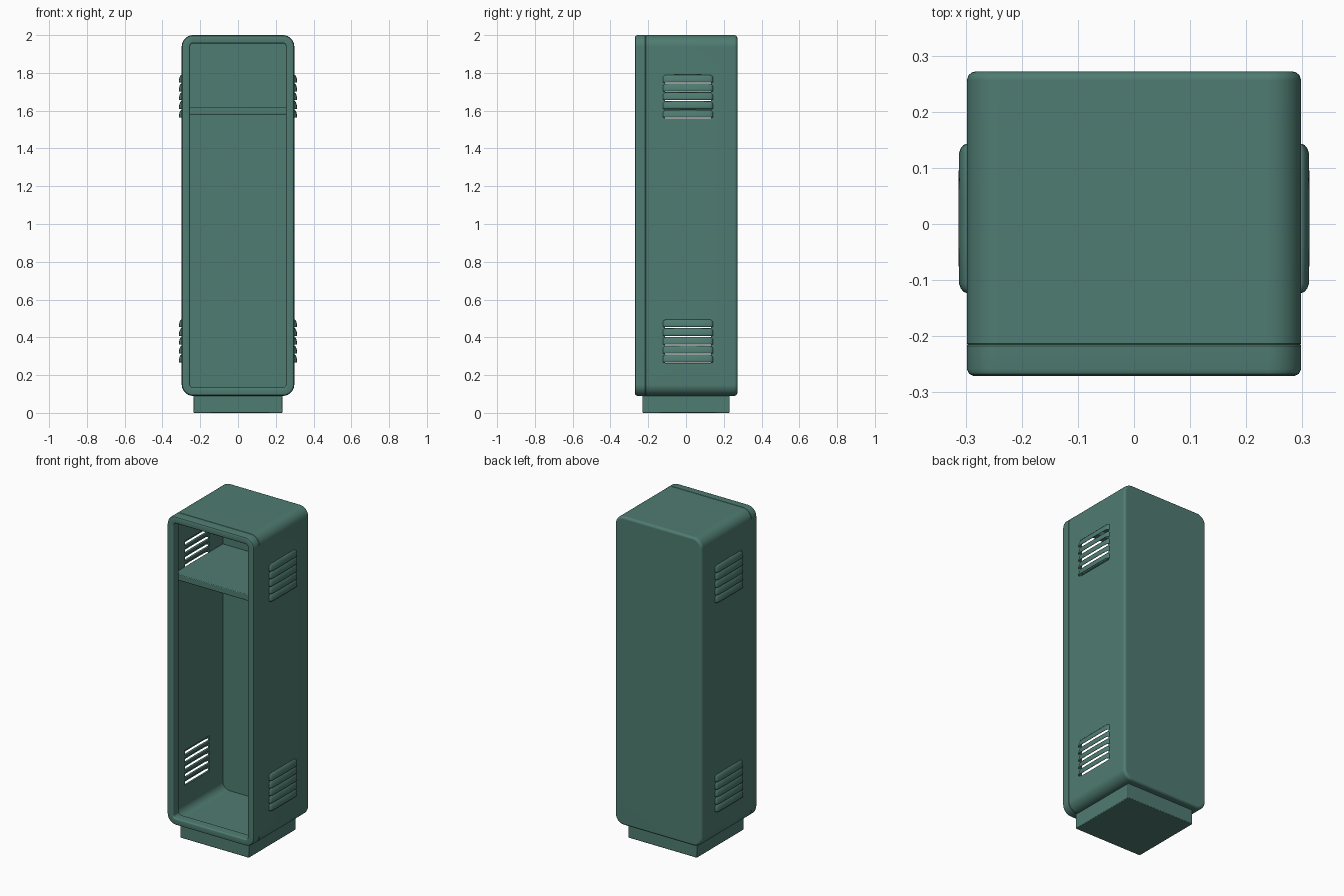
import bpy, bmesh, math

if "Cube" in bpy.data.objects:
    bpy.data.objects.remove(bpy.data.objects["Cube"])

green = bpy.data.materials.new("locker_green")
green.diffuse_color = (0.078, 0.2, 0.165, 1)
green.use_nodes = True
green.node_tree.nodes["Principled BSDF"].inputs["Base Color"].default_value = green.diffuse_color


def make_object(name, bm):
    bmesh.ops.recalc_face_normals(bm, faces=bm.faces)
    me = bpy.data.meshes.new(name)
    bm.to_mesh(me)
    bm.free()
    me.materials.append(green)
    ob = bpy.data.objects.new(name, me)
    bpy.context.collection.objects.link(ob)
    return ob


def activate(ob):
    bpy.ops.object.select_all(action='DESELECT')
    ob.select_set(True)
    bpy.context.view_layer.objects.active = ob


def smooth(ob, angle=35):
    activate(ob)
    bpy.ops.object.shade_smooth_by_angle(angle=math.radians(angle))


def add_box(bm, x0, x1, y0, y1, z0, z1):
    v = bmesh.ops.create_cube(bm, size=1)['verts']
    bmesh.ops.scale(bm, vec=(x1 - x0, y1 - y0, z1 - z0), verts=v)
    bmesh.ops.translate(bm, vec=((x0 + x1) / 2, (y0 + y1) / 2, (z0 + z1) / 2), verts=v)


def rounded_loop(bm, inset, y):
    # rounded rectangle in the xz plane
    a, b, r = 0.298 - inset, 0.955 - inset, 0.06 - inset
    loop = []
    for q, (sx, sz) in enumerate(((1, 1), (-1, 1), (-1, -1), (1, -1))):
        for i in range(9):
            t = math.pi / 2 * (q + i / 8)
            loop.append(bm.verts.new((sx * (a - r) + r * math.cos(t), y,
                                      1.045 + sz * (b - r) + r * math.sin(t))))
    return loop


# Sheet metal body: back, outer walls, front frame with lip, inner walls
profile = [(0.016, 0.272), (0.009, 0.270), (0.003, 0.265), (0, 0.256),
           (0, -0.213), (0.0015, -0.215), (0, -0.217), (0, -0.258),
           (0.004, -0.267), (0.012, -0.271), (0.036, -0.271), (0.041, -0.268),
           (0.044, -0.262), (0.044, -0.217), (0.012, -0.217), (0.012, 0.260)]
bm = bmesh.new()
loops = [rounded_loop(bm, i, y) for i, y in profile]
for p, q in zip(loops, loops[1:]):
    n = len(p)
    for i in range(n):
        bm.faces.new((p[i], p[(i + 1) % n], q[(i + 1) % n], q[i]))
bm.faces.new(loops[0])
bm.faces.new(loops[-1])
body = make_object("locker_body", bm)

# Louver positions: two groups of five on each side
louver_z = [base + 0.0465 * i for base in (0.268, 1.563) for i in range(5)]

# Slots behind the louvers
bm = bmesh.new()
for z in louver_z:
    for s in (-1, 1):
        add_box(bm, s * 0.292 - 0.03, s * 0.292 + 0.03, -0.112, 0.132, z - 0.005, z + 0.027)
cutter = make_object("slot_cutter", bm)
cutter.hide_render = True
mod = body.modifiers.new("slots", 'BOOLEAN')
mod.operation = 'DIFFERENCE'
mod.solver = 'EXACT'
mod.object = cutter
activate(body)
bpy.ops.object.modifier_apply(modifier=mod.name)
bpy.data.objects.remove(cutter)
smooth(body)
body.modifiers.new("normals", 'WEIGHTED_NORMAL').keep_sharp = True

# Pressed louver hoods, open at the bottom with tapered ends
for side, s in (("left", -1), ("right", 1)):
    bm = bmesh.new()
    for z in louver_z:
        rows = []
        for k in range(13):
            e = min(k, 12 - k) / 4
            f = 1 if e >= 1 else math.sin(e * math.pi / 2)
            end = 0.026 * (1 - math.cos(min(e, 1) * math.pi / 2))
            mid = 0.010 + (k - 6) / 6 * 0.107
            y = -0.122 + end if k < 4 else (0.142 - end if k > 8 else mid)
            d, h = 0.001 + 0.014 * f, 0.026 + 0.015 * f
            rows.append([bm.verts.new((s * (0.297 + d * math.sin(t)), y, z + h * math.cos(t)))
                         for t in [math.pi / 2 * j / 6 for j in range(7)]])
        for p, q in zip(rows, rows[1:]):
            for j in range(6):
                bm.faces.new((p[j], q[j], q[j + 1], p[j + 1]))
    hoods = make_object(side + "_louvers", bm)
    smooth(hoods, 50)
    sol = hoods.modifiers.new("thickness", 'SOLIDIFY')
    sol.thickness = 0.002
    sol.offset = 0

# Upper shelf and recessed base
for name, dims in (("shelf", (-0.287, 0.287, -0.216, 0.262, 1.58, 1.618)),
                   ("base_plinth", (-0.235, 0.235, -0.23, 0.23, 0.0, 0.1))):
    bm = bmesh.new()
    add_box(bm, *dims)
    ob = make_object(name, bm)
    bev = ob.modifiers.new("edge", 'BEVEL')
    bev.width = 0.004
    bev.segments = 2
    smooth(ob)
